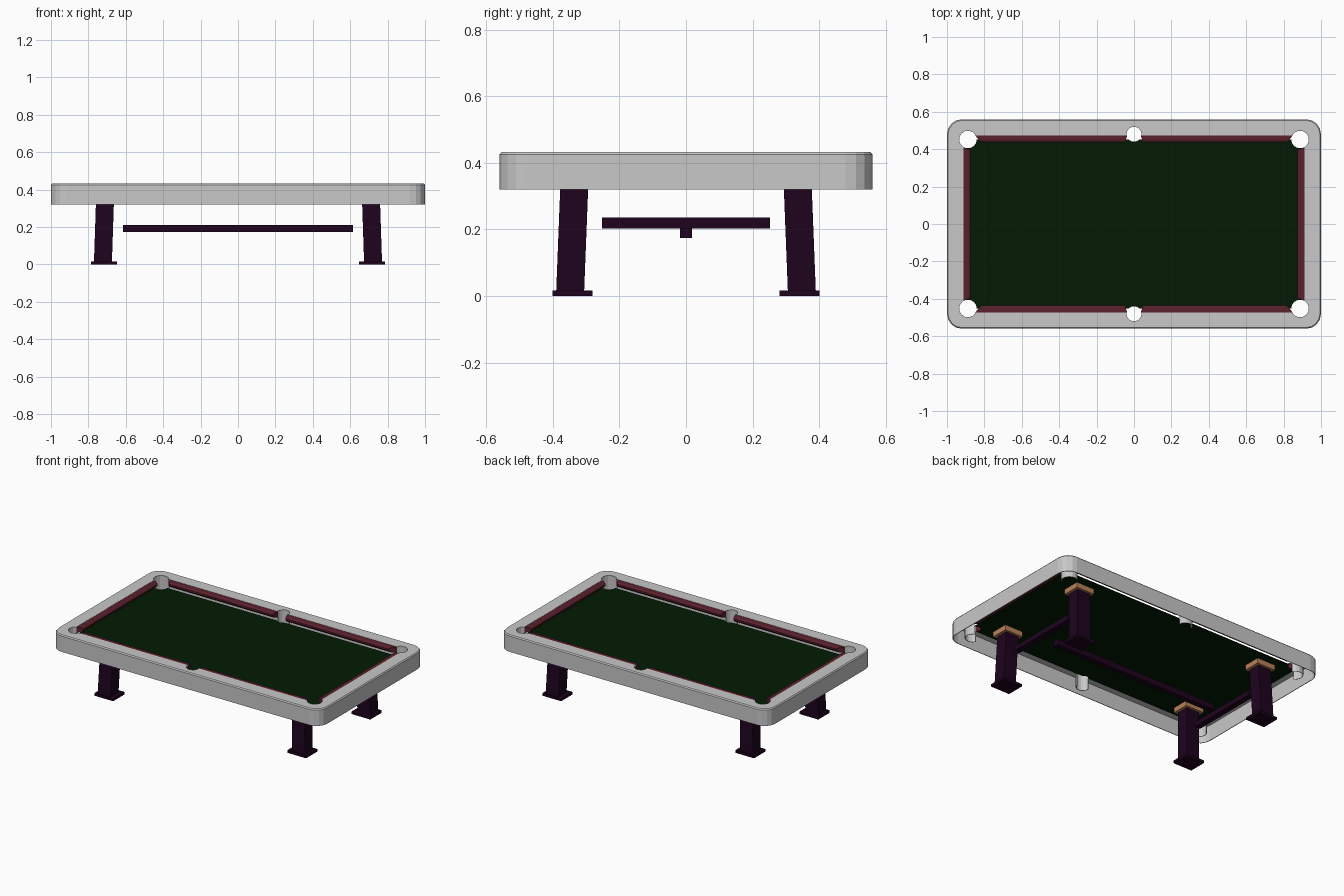
import bpy, bmesh, math
from mathutils import Vector

cube = bpy.data.objects.get("Cube")
if cube:
    bpy.data.objects.remove(cube, do_unlink=True)


def material(name, rgb):
    m = bpy.data.materials.new(name)
    m.use_nodes = True
    m.diffuse_color = (*rgb, 1)
    bsdf = m.node_tree.nodes["Principled BSDF"]
    bsdf.inputs["Base Color"].default_value = (*rgb, 1)
    return m


GREY = material("light_grey", (0.58, 0.58, 0.58))
GREEN = material("dark_green_cloth", (0.001, 0.011, 0.001))
RED = material("dark_red_cushion", (0.10, 0.015, 0.026))
PURPLE = material("dark_purple", (0.013, 0.001, 0.013))
WOOD = material("tan_wood", (0.48, 0.22, 0.10))


def finish(name, bm, mat):
    bmesh.ops.recalc_face_normals(bm, faces=bm.faces)
    me = bpy.data.meshes.new(name)
    bm.to_mesh(me)
    bm.free()
    me.materials.append(mat)
    ob = bpy.data.objects.new(name, me)
    bpy.context.collection.objects.link(ob)
    return ob


def loft(name, rings, mat):
    """Closed solid through a list of equal-length rings of 3D points."""
    bm = bmesh.new()
    loops = [[bm.verts.new(p) for p in ring] for ring in rings]
    n = len(loops[0])
    for a, b in zip(loops, loops[1:]):
        for i in range(n):
            j = (i + 1) % n
            bm.faces.new((a[i], a[j], b[j], b[i]))
    bm.faces.new(loops[0])
    bm.faces.new(loops[-1])
    return finish(name, bm, mat)


def rect(x, y, hx, hy, z):
    return [(x + sx * hx, y + sy * hy, z)
            for sx, sy in ((-1, -1), (1, -1), (1, 1), (-1, 1))]


def box(name, x, y, hx, hy, z0, z1, mat):
    return loft(name, [rect(x, y, hx, hy, z0), rect(x, y, hx, hy, z1)], mat)


def rounded(hx, hy, r, z, seg=4):
    pts = []
    for k, (sx, sy) in enumerate(((1, 1), (-1, 1), (-1, -1), (1, -1))):
        for i in range(seg + 1):
            a = math.pi / 2 * (k + i / seg)
            pts.append((sx * (hx - r) + r * math.cos(a),
                        sy * (hy - r) + r * math.sin(a), z))
    return pts


def circle(x, y, r, z, n=24):
    return [(x + r * math.cos(2 * math.pi * i / n),
             y + r * math.sin(2 * math.pi * i / n), z) for i in range(n)]


def cut(target, cutter):
    cutter.hide_render = True
    mod = target.modifiers.new("cut", "BOOLEAN")
    mod.operation = "DIFFERENCE"
    mod.solver = "EXACT"
    mod.object = cutter
    bpy.context.view_layer.objects.active = target
    bpy.ops.object.modifier_apply(modifier=mod.name)
    bpy.data.objects.remove(cutter, do_unlink=True)


# Pocket centres, radii and outward directions
pockets = [(sx * 0.888, sy * 0.452, 0.047, (sx, sy)) for sx in (-1, 1) for sy in (-1, 1)]
pockets += [(0, sy * 0.48, 0.04, (0, sy)) for sy in (-1, 1)]

# Rail: rounded frame, hollow underneath, open in the middle
HX, HY = 1.0, 0.56
rail = loft("rail_frame", [rounded(HX, HY, 0.08, 0.32),
                           rounded(HX, HY, 0.08, 0.426),
                           rounded(HX - 0.006, HY - 0.006, 0.074, 0.433)], GREY)
cut(rail, loft("hollow", [rounded(HX - 0.004, HY - 0.004, 0.076, 0.3),
                          rounded(HX - 0.004, HY - 0.004, 0.076, 0.425)], GREY))
cut(rail, box("opening", 0, 0, 0.912, 0.474, 0.3, 0.5, GREY))

# Playing bed
bed = box("bed", 0, 0, 0.908, 0.452, 0.379, 0.383, GREEN)

for x, y, r, _ in pockets:
    for part in (rail, bed):
        cut(part, loft("hole", [circle(x, y, r, 0.2), circle(x, y, r, 0.6)], GREY))

# Pocket walls: open arcs hanging below the rail
for x, y, r, d in pockets:
    bm = bmesh.new()
    mid = math.atan2(d[1], d[0])
    spread = math.radians(105 if d[0] else 90)
    columns = []
    for i in range(9):
        a = mid + spread * (i / 4 - 1)
        c, s = math.cos(a), math.sin(a)
        columns.append([bm.verts.new((x + q * c, y + q * s, z))
                        for q, z in ((r, 0.322), (r, 0.43), (r + 0.003, 0.43), (r + 0.003, 0.322))])
    for p, q in zip(columns, columns[1:]):
        for i in range(4):
            j = (i + 1) % 4
            bm.faces.new((p[i], p[j], q[j], q[i]))
    bm.faces.new(columns[0])
    bm.faces.new(columns[-1])
    finish("pocket_wall", bm, GREY)

# Cushions: (distance in from the rail, height) profile, ends slanted to the pockets
PROFILE = ((0.0, 0.432), (0.027, 0.431), (0.039, 0.422), (0.039, 0.412), (0.026, 0.398), (0.0, 0.394))


def cushion(name, start, end, inward, slant_start, slant_end):
    a, b, n = Vector(start), Vector(end), Vector(inward)
    t = (b - a).normalized()
    rings = []
    for p, sl in ((a, slant_start), (b, -slant_end)):
        rings.append([(*(p + n * d + t * d * sl), z) for d, z in PROFILE])
    loft(name, rings, RED)


for s in (-1, 1):
    for sx in (-1, 1):
        cushion("long_cushion", (sx * 0.036, s * 0.474), (sx * 0.85, s * 0.474),
                (0, -s), 0.3, 0.9)
    cushion("short_cushion", (s * 0.912, -0.41), (s * 0.912, 0.41), (-s, 0), 0.4, 0.4)

# Legs with feet and wooden mounting caps
for sx in (-1, 1):
    for sy in (-1, 1):
        loft("leg", [rect(sx * 0.722, sy * 0.348, 0.048, 0.042, 0.015),
                     rect(sx * 0.711, sy * 0.335, 0.048, 0.042, 0.348)], PURPLE)
        box("foot", sx * 0.717, sy * 0.341, 0.07, 0.06, 0, 0.017, PURPLE)
        box("leg_cap", sx * 0.711, sy * 0.335, 0.068, 0.058, 0.345, 0.379, WOOD)
    # Cross bar between each pair of legs
    box("cross_bar", sx * 0.71, 0, 0.02, 0.253, 0.203, 0.236, PURPLE)

# Long stretcher
box("stretcher", 0, 0, 0.615, 0.018, 0.174, 0.212, PURPLE)
